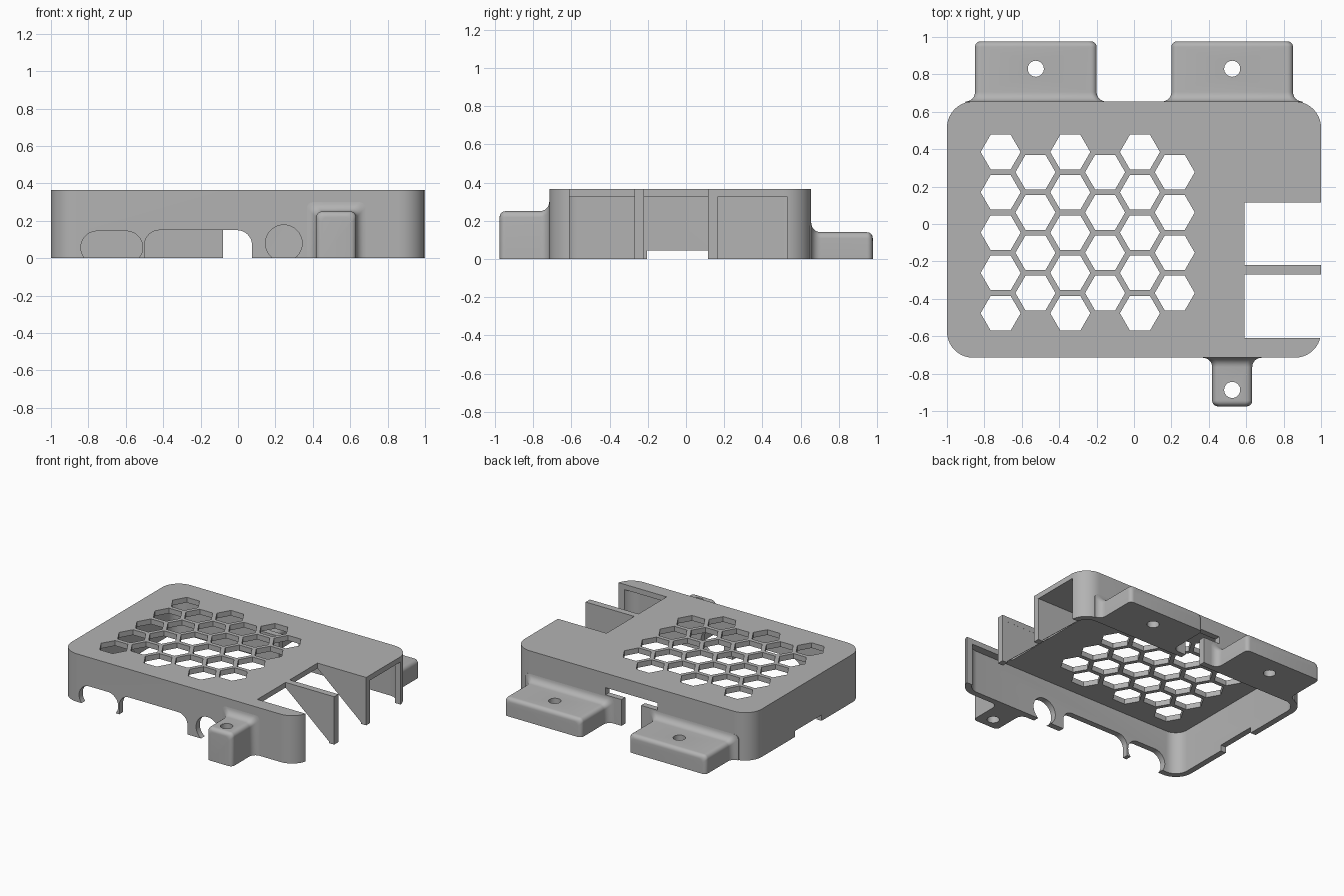
import bpy, bmesh, math
from mathutils import Vector

cube = bpy.data.objects.get("Cube")
if cube:
    bpy.data.objects.remove(cube, do_unlink=True)

grey = bpy.data.materials.new("plain grey")
grey.use_nodes = True
grey.diffuse_color = (0.45, 0.45, 0.45, 1)
grey.node_tree.nodes["Principled BSDF"].inputs["Base Color"].default_value = (0.45, 0.45, 0.45, 1)

# Maps outline coordinates (u, v) and depth w to space for each extrusion axis
PLACE = {"x": lambda u, v, w: Vector((w, u, v)),
         "y": lambda u, v, w: Vector((u, w, v)),
         "z": lambda u, v, w: Vector((u, v, w))}


def loft(name, parts):
    """Each part is a list of closed rings, skinned and capped."""
    bm = bmesh.new()
    for rings in parts:
        loops = [[bm.verts.new(p) for p in ring] for ring in rings]
        bm.faces.new(loops[0])
        bm.faces.new(loops[-1])
        for a, b in zip(loops, loops[1:]):
            for i in range(len(a)):
                j = (i + 1) % len(a)
                bm.faces.new((a[i], a[j], b[j], b[i]))
    bmesh.ops.recalc_face_normals(bm, faces=bm.faces)
    mesh = bpy.data.meshes.new(name)
    bm.to_mesh(mesh)
    bm.free()
    mesh.materials.append(grey)
    obj = bpy.data.objects.new(name, mesh)
    bpy.context.collection.objects.link(obj)
    return obj


def rings(outline, axis, lo, hi):
    return [[PLACE[axis](u, v, w) for u, v in outline] for w in (lo, hi)]


def prism(name, outline, axis, lo, hi):
    return loft(name, [rings(outline, axis, lo, hi)])


def rect(u0, u1, v0, v1):
    return [(u0, v0), (u1, v0), (u1, v1), (u0, v1)]


def rounded(u0, u1, v0, v1, r, n=10):
    pts = []
    corners = [(u1 - r, v1 - r), (u0 + r, v1 - r), (u0 + r, v0 + r), (u1 - r, v0 + r)]
    for k, (cu, cv) in enumerate(corners):
        for i in range(n + 1):
            a = math.pi / 2 * (k + i / n)
            pts.append((cu + r * math.cos(a), cv + r * math.sin(a)))
    return pts


def ngon(u, v, r, n):
    return [(u + r * math.cos(math.tau * i / n), v + r * math.sin(math.tau * i / n))
            for i in range(n)]


def cut(obj, cutter):
    mod = obj.modifiers.new("cut", "BOOLEAN")
    mod.operation = "DIFFERENCE"
    mod.solver = "EXACT"
    mod.object = cutter
    bpy.context.view_layer.update()
    graph = bpy.context.evaluated_depsgraph_get()
    mesh = bpy.data.meshes.new_from_object(obj.evaluated_get(graph))
    obj.modifiers.clear()
    obj.data = mesh
    bpy.data.objects.remove(cutter, do_unlink=True)


def smooth(obj):
    bpy.ops.object.select_all(action="DESELECT")
    obj.select_set(True)
    bpy.context.view_layer.objects.active = obj
    bpy.ops.object.shade_smooth_by_angle(angle=math.radians(30))


# Case shell, open underneath
TOP, WALL, BACK, FRONT = 0.365, 0.045, 0.655, -0.715
shell = prism("case_shell", rounded(-1, 1, FRONT, BACK, 0.14), "z", 0, TOP)
cut(shell, prism("cavity", rounded(-1 + WALL, 1 - WALL, FRONT + WALL, BACK - WALL, 0.1),
                 "z", -0.1, TOP - 0.04))

# Honeycomb vents
vents = []
for col in range(6):
    for row in range(5 - col % 2):
        y = 0.385 - 0.2155 * (row + 0.5 * (col % 2))
        vents.append(rings(ngon(-0.713 + 0.1862 * col, y, 0.107, 6), "z", 0.25, 0.5))
cut(shell, loft("vents", vents))

# Front ports
cut(shell, prism("oval_port", rounded(-0.84, -0.51, -0.03, 0.145, 0.087), "y", -0.8, -0.6))
cut(shell, prism("wide_port", rounded(-0.5, 0.075, -0.2, 0.15, 0.08), "y", -0.8, -0.6))
cut(shell, prism("round_port", ngon(0.245, 0.08, 0.098, 40), "y", -0.8, -0.6))

# Left side ports, two of them open through the top
for y0, y1 in ((-0.61, -0.27), (-0.22, 0.115)):
    cut(shell, prism("tall_port", rect(y0, y1, -0.1, 0.5), "x", 0.59, 1.1))
cut(shell, prism("closed_port", rect(0.16, 0.53, -0.1, TOP - 0.04), "x", 0.9, 1.1))

# Right side notch and the T-shaped back slot
cut(shell, prism("side_notch", rect(-0.205, 0.115, -0.1, 0.045), "x", -1.1, -0.9))
cut(shell, prism("back_notch", rect(-0.08, 0.085, -0.1, 0.22), "y", 0.58, 0.7))
cut(shell, prism("back_slot", rect(-0.22, 0.22, 0.2, 0.255), "y", 0.58, 0.7))
smooth(shell)

# Triangular fins between the side ports
for name, y in (("front_fin", -0.27), ("back_fin", 0.115)):
    prism(name, [(0.59, TOP - 0.002), (0.999, TOP - 0.002), (0.999, 0), (0.97, 0),
                 (0.59, TOP - 0.04)], "y", y + 0.0005, y + 0.0495)


def tab(name, x, half, height, wall, end, hole_y):
    """Mounting tab with a flared root, rounded end and screw hole."""
    side = 1 if end > wall else -1
    flare, r, n = 0.05, 0.03, 6
    steps = [(wall - side * 0.03, flare)]
    for i in range(n + 1):
        a = math.pi / 2 * i / n
        steps.append((wall + side * flare * (1 - math.cos(a)), flare * (1 - math.sin(a))))
    for i in range(n + 1):
        a = math.pi / 2 * i / n
        steps.append((end - side * r * (1 - math.sin(a)), -r * (1 - math.cos(a))))
    sections = []
    for y, grow in steps:
        w, h, c = half + grow, height + grow, 0.032
        ring = [(-w, 0)]
        for cx, start in ((-w + c, math.pi), (w - c, math.pi / 2)):
            for i in range(n + 1):
                a = start - math.pi / 2 * i / n
                ring.append((cx + c * math.cos(a), h - c + c * math.sin(a)))
        ring.append((w, 0))
        sections.append([(x + u, y, v) for u, v in ring])
    obj = loft(name, [sections])
    cut(obj, prism("hole", ngon(x, hole_y, 0.043, 32), "z", -0.1, 0.5))
    smooth(obj)


tab("back_right_tab", -0.525, 0.325, 0.14, BACK, 0.977, 0.83)
tab("back_left_tab", 0.525, 0.325, 0.14, BACK, 0.977, 0.83)
tab("front_tab", 0.525, 0.107, 0.25, FRONT, -0.975, -0.887)
